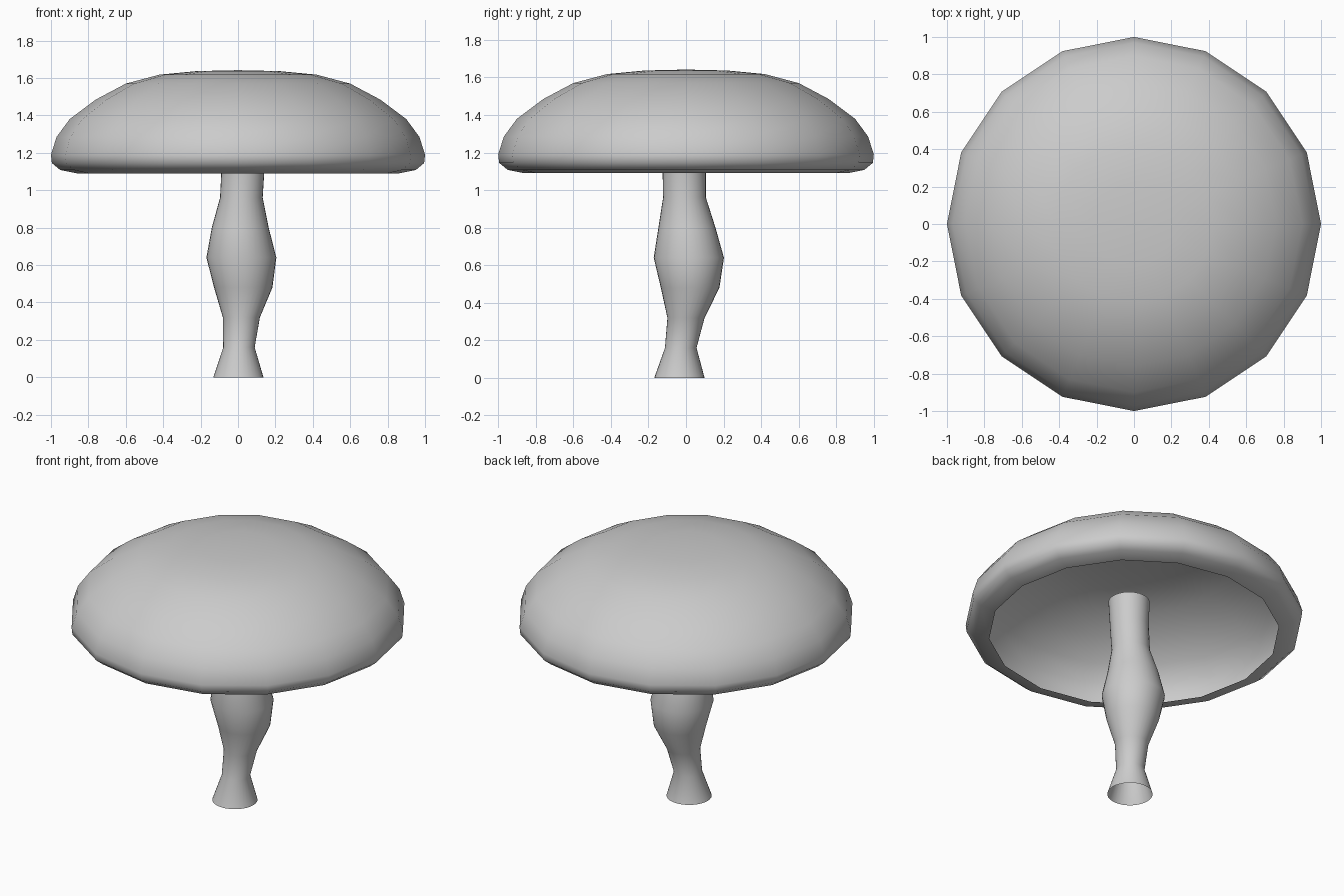
import bpy, bmesh
from math import cos, sin, tau

if "Cube" in bpy.data.objects:
    bpy.data.objects.remove(bpy.data.objects["Cube"])


def loft(name, rings, sides, tip=None):
    """Skin circular rings (x, y, z, radius); optionally close onto a tip point."""
    bm = bmesh.new()
    loops = [[bm.verts.new((x + r * cos(tau * i / sides), y + r * sin(tau * i / sides), z))
              for i in range(sides)] for x, y, z, r in rings]
    for a, b in zip(loops, loops[1:]):
        for i in range(sides):
            j = (i + 1) % sides
            bm.faces.new((a[i], a[j], b[j], b[i]))
    if tip:
        top = bm.verts.new(tip)
        for i in range(sides):
            bm.faces.new((loops[-1][i], loops[-1][(i + 1) % sides], top))
    for f in bm.faces:
        f.smooth = True
    mesh = bpy.data.meshes.new(name)
    bm.to_mesh(mesh)
    bm.free()
    obj = bpy.data.objects.new(name, mesh)
    bpy.context.collection.objects.link(obj)
    return obj


# Cap: hollow sixteen-sided dome whose rim curls under
cap_profile = [(.86, 1.09), (.95, 1.108), (.995, 1.145), (1.0, 1.19), (.97, 1.285),
               (.90, 1.38), (.76, 1.485), (.60, 1.57), (.42, 1.618), (.22, 1.637)]
loft("mushroom_cap", [(0, 0, z, r) for r, z in cap_profile], 16, tip=(0, 0, 1.642))

# Stem: open, slightly wobbly tube with a flared foot and a swollen middle
stem_rings = [(.002, -.035, 0, .134), (.005, -.028, .16, .084), (.018, 0, .32, .099),
              (.028, .022, .48, .156), (.018, .015, .64, .187), (.012, .005, .80, .152),
              (.018, -.008, .96, .114), (.027, -.010, 1.12, .115), (.030, -.010, 1.29, .122)]
loft("mushroom_stem", stem_rings, 32)
